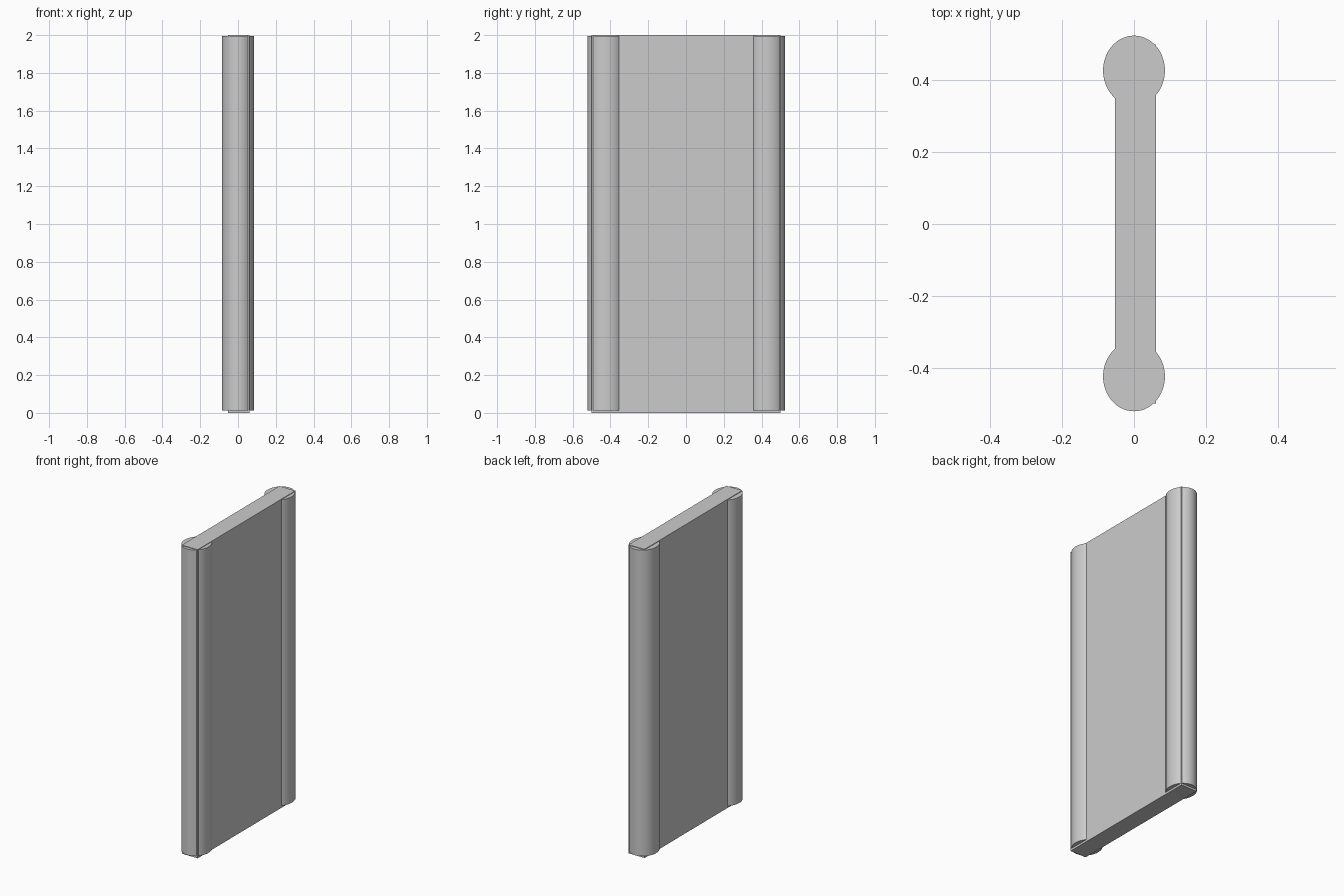
import bpy

if "Cube" in bpy.data.objects:
    bpy.data.objects.remove(bpy.data.objects["Cube"])

# Flat door panel, slightly thicker towards +x
bpy.ops.mesh.primitive_cube_add(size=1, location=(0.004, 0, 1))
panel = bpy.context.object
panel.name = "panel"
panel.scale = (0.114, 1.0, 2.0)
bpy.ops.object.transform_apply(location=False, rotation=False, scale=True)


# Oval post along one vertical edge, ending just short of the panel ends
def edge_post(name, y):
    z0, z1 = 0.013, 1.996
    bpy.ops.mesh.primitive_cylinder_add(vertices=64, radius=1, depth=z1 - z0,
                                        location=(0, y, (z0 + z1) / 2))
    post = bpy.context.object
    post.name = name
    post.scale = (0.086, 0.097, 1)
    bpy.ops.object.transform_apply(location=False, rotation=False, scale=True)
    bpy.ops.object.shade_smooth_by_angle()


edge_post("front_edge_post", -0.424)
edge_post("back_edge_post", 0.427)
